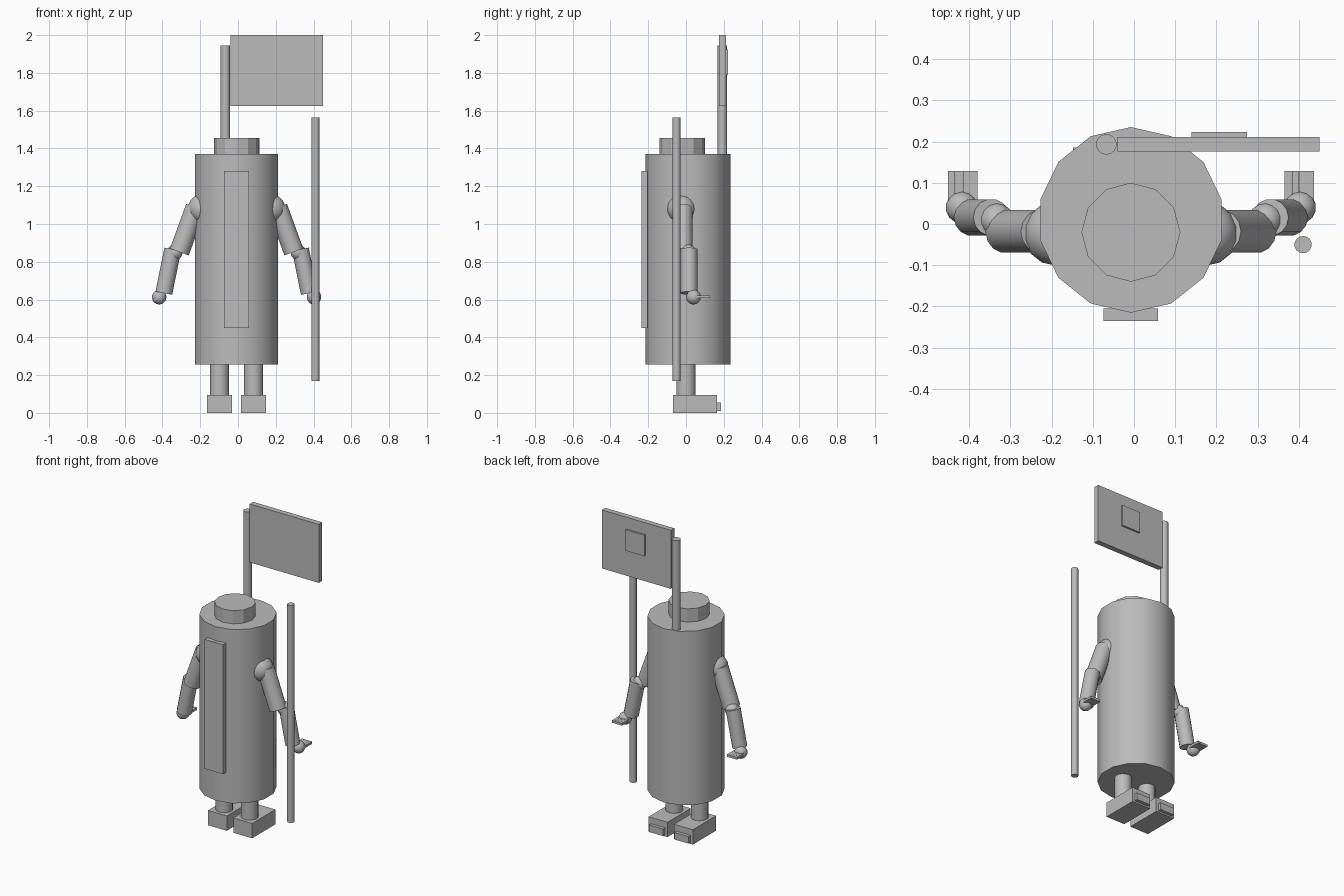
import bpy
import math
from mathutils import Vector

cube = bpy.data.objects.get("Cube")
if cube:
    bpy.data.objects.remove(cube)

MID = -0.0075  # the figure stands slightly off centre, balanced by the flag

grey = bpy.data.materials.new("plain grey")
grey.use_nodes = True
COLOUR = (0.5, 0.5, 0.5, 1)
grey.diffuse_color = COLOUR
grey.node_tree.nodes["Principled BSDF"].inputs["Base Color"].default_value = COLOUR


def finish(name, smooth=None):
    ob = bpy.context.object
    ob.name = name
    ob.data.materials.append(grey)
    if smooth:
        bpy.ops.object.shade_smooth_by_angle(angle=math.radians(smooth))
    return ob


def box(name, x, y, z):
    """Box from (min, max) pairs."""
    pairs = (x, y, z)
    bpy.ops.mesh.primitive_cube_add(size=1, location=[(a + b) / 2 for a, b in pairs])
    bpy.context.object.scale = [b - a for a, b in pairs]
    bpy.ops.object.transform_apply(location=False, rotation=False, scale=True)
    return finish(name)


def rod(name, start, end, radius, sides=14, smooth=29):
    """Cylinder between two points."""
    a, b = Vector(start), Vector(end)
    bpy.ops.mesh.primitive_cylinder_add(vertices=sides, radius=radius,
                                        depth=(b - a).length, location=(a + b) / 2)
    if (b - a).xy.length > 0.001:
        bpy.context.object.rotation_euler = (b - a).to_track_quat('Z', 'Y').to_euler()
    return finish(name, smooth)


def ball(name, centre, radius):
    bpy.ops.mesh.primitive_uv_sphere_add(segments=14, ring_count=10,
                                         radius=radius, location=centre)
    return finish(name, 40)


# Torso, head cap and front panel
rod("body", (MID, 0.01, 0.255), (MID, 0.01, 1.37), 0.225)
rod("head_cap", (MID, -0.02, 1.36), (MID, -0.02, 1.455), 0.12, 12)
box("front_panel", (MID - 0.066, MID + 0.066), (-0.235, -0.205), (0.45, 1.28))

# Limbs, mirrored about the figure's middle
for side, s in (("left", 1), ("right", -1)):
    def at(x, y, z):
        return (MID + s * x, y, z)

    def span(x, half):
        return (MID + s * x - half, MID + s * x + half)

    # Leg and foot
    rod(side + "_leg", at(0.09, 0, 0.08), at(0.09, 0, 0.28), 0.051)
    box(side + "_foot", span(0.09, 0.067), (-0.07, 0.165), (0, 0.095))
    box(side + "_toe", span(0.09, 0.05), (0.15, 0.186), (0.01, 0.055))

    # Arm
    ball(side + "_shoulder", at(0.182, -0.023, 1.08), 0.078)
    rod(side + "_upper_arm", at(0.217, -0.018, 1.088), at(0.303, -0.018, 0.852), 0.053)
    ball(side + "_elbow", at(0.327, 0.01, 0.85), 0.042)
    rod(side + "_forearm", at(0.338, 0.016, 0.866), at(0.385, 0.016, 0.634), 0.045)

    # Hand with four flat fingers
    ball(side + "_hand", at(0.41, 0.04, 0.613), 0.039)
    for i in range(4):
        box(f"{side}_finger_{i + 1}", span(0.408 + (i - 1.5) * 0.018, 0.0087),
            (0.05, 0.128), (0.607, 0.622))

# Staff
rod("staff", (0.41, -0.05, 0.17), (0.41, -0.05, 1.565), 0.021, 14)

# Flag on its pole, with a small plate on the back
rod("flag_pole", (-0.067, 0.193, 1.3), (-0.067, 0.193, 1.945), 0.025, 14)
box("flag", (-0.04, 0.45), (0.176, 0.211), (1.625, 2))
box("flag_plate", (0.14, 0.274), (0.205, 0.223), (1.79, 1.925))
